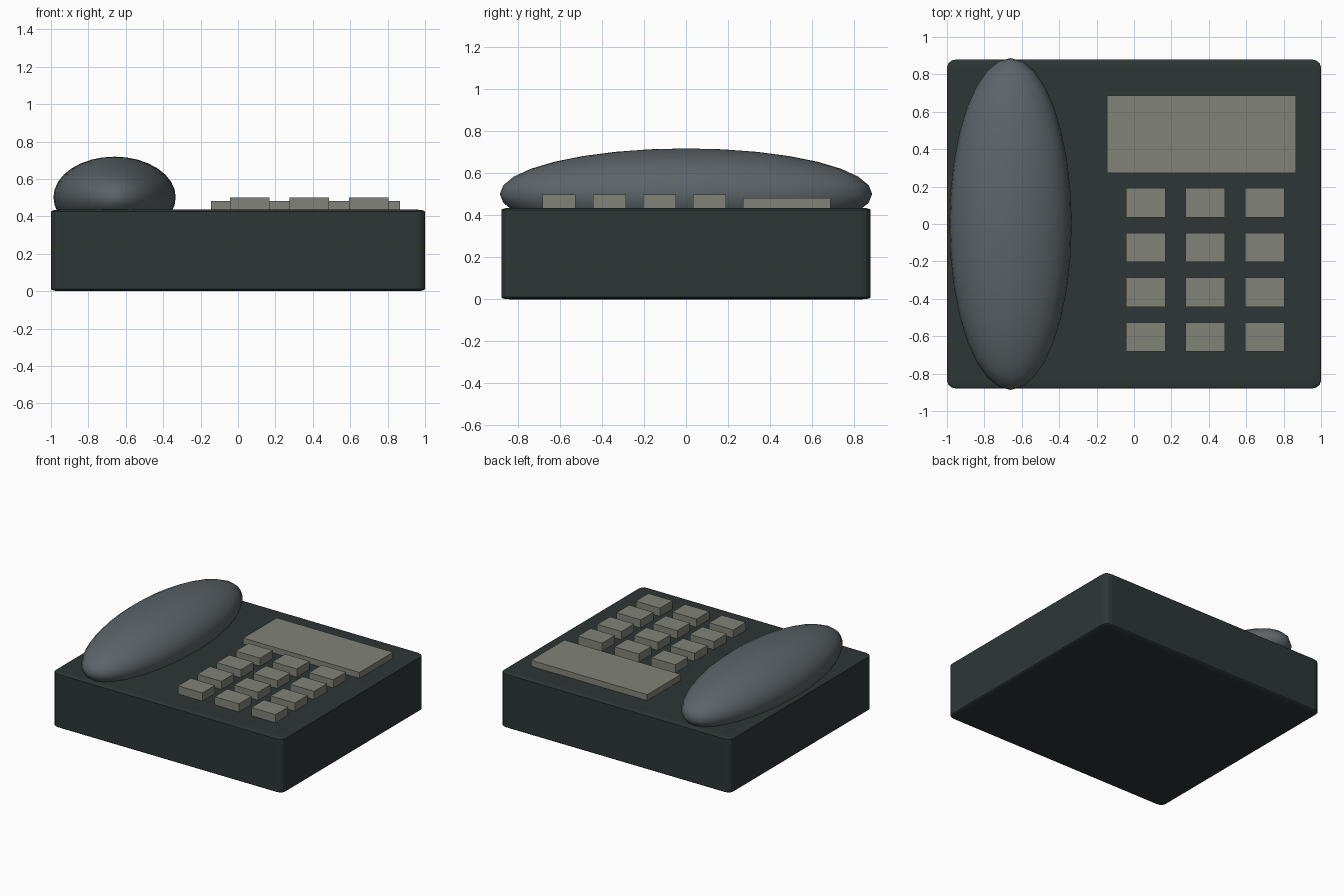
import bpy
import bmesh
from mathutils import Matrix

default = bpy.data.objects.get("Cube")
if default:
    bpy.data.objects.remove(default, do_unlink=True)


def make_material(name, rgb):
    mat = bpy.data.materials.new(name)
    mat.use_nodes = True
    color = (*rgb, 1)
    mat.diffuse_color = color
    bsdf = next(n for n in mat.node_tree.nodes if n.type == 'BSDF_PRINCIPLED')
    bsdf.inputs["Base Color"].default_value = color
    return mat


charcoal = make_material("charcoal green", (0.027, 0.037, 0.036))
slate = make_material("slate grey", (0.107, 0.125, 0.138))
stone = make_material("stone beige", (0.22, 0.23, 0.19))


def make_object(name, bm, location, mat):
    mesh = bpy.data.meshes.new(name)
    bm.to_mesh(mesh)
    bm.free()
    mesh.materials.append(mat)
    obj = bpy.data.objects.new(name, mesh)
    obj.location = location
    bpy.context.collection.objects.link(obj)
    return obj


def box(name, location, size, mat, bevel=0.0):
    # The bevel is cut before scaling, so thin sides get a tighter edge
    bm = bmesh.new()
    bmesh.ops.create_cube(bm, size=1)
    if bevel:
        bmesh.ops.bevel(bm, geom=bm.edges[:], offset=bevel, segments=3,
                        profile=0.5, affect='EDGES')
    bmesh.ops.scale(bm, vec=size, verts=bm.verts)
    return make_object(name, bm, location, mat)


# Body
box("body", (0, 0, 0.218), (2, 1.76, 0.436), charcoal, bevel=0.025)

# Handset: a stretched ball sunk slightly into the body
bm = bmesh.new()
bmesh.ops.create_uvsphere(bm, u_segments=32, v_segments=16, radius=1,
                          matrix=Matrix.Diagonal((0.327, 0.887, 0.217, 1)))
for face in bm.faces:
    face.smooth = True
make_object("handset", bm, (-0.66, 0, 0.502), slate)

# Display panel
box("display_panel", (0.36, 0.48, 0.45), (1.01, 0.416, 0.066), stone)

# Keypad
for row in range(4):
    for col in range(3):
        box(f"key_{row + 1}_{col + 1}",
            (0.063 + 0.318 * col, 0.113 - 0.239 * row, 0.46),
            (0.21, 0.157, 0.08), stone)
